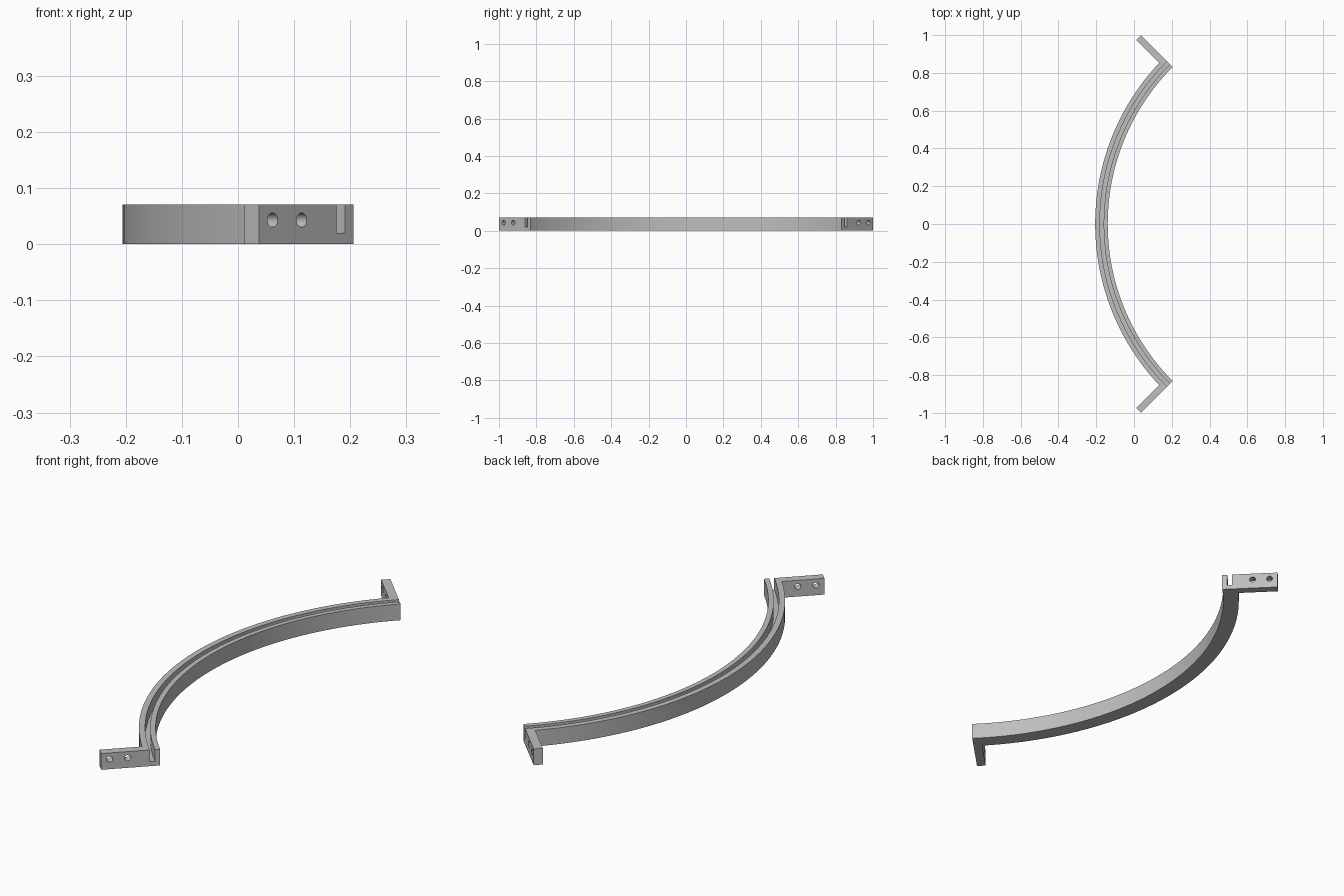
import bpy, bmesh, math
from mathutils import Vector, Matrix

if "Cube" in bpy.data.objects:
    bpy.data.objects.remove(bpy.data.objects["Cube"], do_unlink=True)

CENTRE_X = 1.0375                # centre of the arc
R_IN, R_OUT = 1.1766, 1.243      # rail walls
G_IN, G_OUT = 1.1979, 1.2184     # groove walls
HEIGHT, GROOVE_Z = 0.071, 0.02
TAB_END, TAB_THICK = 1.414, 0.037
HOLES, HOLE_R, HOLE_Z = (1.3067, 1.380), 0.0127, 0.043
HALF_ANGLE = math.pi / 4
SEGMENTS = 72

grey = bpy.data.materials.new("grey plastic")
grey.use_nodes = True
colour = (0.52, 0.52, 0.52, 1)
grey.diffuse_color = colour
grey.node_tree.nodes["Principled BSDF"].inputs["Base Color"].default_value = colour


def make_object(name, bm):
    bmesh.ops.recalc_face_normals(bm, faces=bm.faces[:])
    mesh = bpy.data.meshes.new(name)
    bm.to_mesh(mesh)
    bm.free()
    mesh.materials.append(grey)
    ob = bpy.data.objects.new(name, mesh)
    bpy.context.collection.objects.link(ob)
    return ob


def select_only(ob):
    bpy.ops.object.select_all(action='DESELECT')
    ob.select_set(True)
    bpy.context.view_layer.objects.active = ob


def arc_point(radius, angle, z):
    return Vector((CENTRE_X - radius * math.cos(angle), radius * math.sin(angle), z))


# Curved rail: a channel section swept along the arc
section = [(R_IN, 0), (R_OUT, 0), (R_OUT, HEIGHT), (G_OUT, HEIGHT),
           (G_OUT, GROOVE_Z), (G_IN, GROOVE_Z), (G_IN, HEIGHT), (R_IN, HEIGHT)]
bm = bmesh.new()
rings = []
for i in range(SEGMENTS + 1):
    angle = HALF_ANGLE * (2 * i / SEGMENTS - 1)
    rings.append([bm.verts.new(arc_point(r, angle, z)) for r, z in section])
for a, b in zip(rings, rings[1:]):
    for j in range(len(section)):
        k = (j + 1) % len(section)
        bm.faces.new((a[j], a[k], b[k], b[j]))
bm.faces.new(rings[0])
bm.faces.new(rings[-1])
rail = make_object("curved_rail", bm)

# Mounting tabs: flat blocks pointing outward at each end, with two holes
for side, name in ((-1, "front_tab"), (1, "back_tab")):
    outward = Vector((-1, side, 0)).normalized()
    inward = Vector((-1, -side, 0)).normalized()
    centre = Vector((CENTRE_X, 0, 0))
    r_inner = math.sqrt(R_OUT ** 2 - TAB_THICK ** 2)
    corners = [(R_OUT, 0), (TAB_END, 0), (TAB_END, TAB_THICK), (r_inner, TAB_THICK)]
    bm = bmesh.new()
    base = bm.faces.new([bm.verts.new(centre + outward * r + inward * t)
                         for r, t in corners])
    top = bmesh.ops.extrude_face_region(bm, geom=[base])["geom"]
    bmesh.ops.translate(bm, vec=(0, 0, HEIGHT),
                        verts=[v for v in top if isinstance(v, bmesh.types.BMVert)])
    tab = make_object(name, bm)

    bm = bmesh.new()
    turn = inward.to_track_quat('Z', 'Y').to_matrix().to_4x4()
    for r in HOLES:
        spot = centre + outward * r + inward * TAB_THICK / 2 + Vector((0, 0, HOLE_Z))
        bmesh.ops.create_cone(bm, cap_ends=True, segments=32, radius1=HOLE_R,
                              radius2=HOLE_R, depth=TAB_THICK * 2,
                              matrix=Matrix.Translation(spot) @ turn)
    cutter = make_object("hole_cutter", bm)
    cutter.hide_render = True
    cut = tab.modifiers.new("holes", 'BOOLEAN')
    cut.operation, cut.solver, cut.object = 'DIFFERENCE', 'EXACT', cutter
    select_only(tab)
    bpy.ops.object.modifier_apply(modifier=cut.name)
    bpy.data.objects.remove(cutter, do_unlink=True)
    bpy.ops.object.shade_smooth_by_angle(angle=math.radians(30))

select_only(rail)
bpy.ops.object.shade_smooth_by_angle(angle=math.radians(30))
